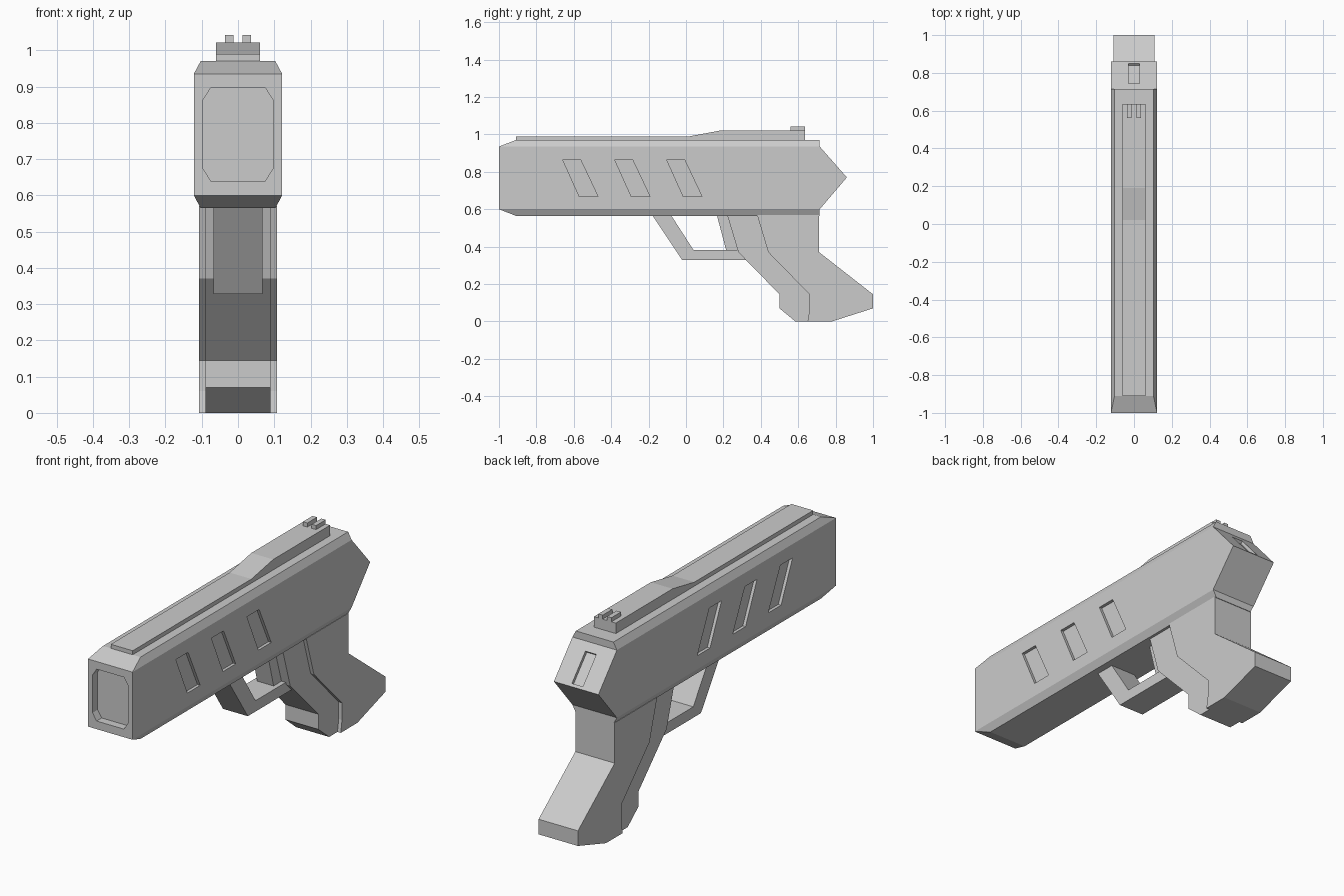
import bpy, bmesh

if "Cube" in bpy.data.objects:
    bpy.data.objects.remove(bpy.data.objects["Cube"])


def add_prism(bm, profile, x0, x1):
    """Extrude a (y, z) profile from x0 to x1."""
    a = [bm.verts.new((x0, y, z)) for y, z in profile]
    b = [bm.verts.new((x1, y, z)) for y, z in profile]
    n = len(profile)
    bm.faces.new(a)
    bm.faces.new(b[::-1])
    for i in range(n):
        j = (i + 1) % n
        bm.faces.new((a[i], b[i], b[j], a[j]))


def finish(name, bm):
    bmesh.ops.recalc_face_normals(bm, faces=bm.faces)
    mesh = bpy.data.meshes.new(name)
    bm.to_mesh(mesh)
    bm.free()
    ob = bpy.data.objects.new(name, mesh)
    bpy.context.collection.objects.link(ob)
    return ob


def prism(name, profile, half_width):
    bm = bmesh.new()
    add_prism(bm, profile, -half_width, half_width)
    return finish(name, bm)


# Slide body: rectangles lofted upward (z, half width, front y, back y)
levels = [(0.565, 0.103, -0.91, 0.715), (0.60, 0.122, -1, 0.715),
          (0.77, 0.122, -1, 0.86), (0.935, 0.122, -1, 0.715),
          (0.97, 0.103, -0.91, 0.715)]
bm = bmesh.new()
rings = [[bm.verts.new(p) for p in ((-w, f, z), (w, f, z), (w, b, z), (-w, b, z))]
         for z, w, f, b in levels]
bm.faces.new(rings[0])
bm.faces.new(rings[-1])
for lo, hi in zip(rings, rings[1:]):
    for i in range(4):
        j = (i + 1) % 4
        bm.faces.new((lo[i], lo[j], hi[j], hi[i]))
body = finish("slide_body", bm)

# Cutter: three slanted slots on each side
bm = bmesh.new()
for i in range(3):
    y = -0.66 + 0.278 * i
    slot = [(y, 0.867), (y + 0.095, 0.867), (y + 0.19, 0.667), (y + 0.09, 0.667)]
    for s in (-1, 1):
        add_prism(bm, slot, s * 0.107, s * 0.16)

# Cutter: slot on the sloped upper back face
ny, nz = 0.751, 0.660
ends = [(0.745, 0.901), (0.85, 0.781)]
add_prism(bm, [(y - 0.015 * ny, z - 0.015 * nz) for y, z in ends]
          + [(y + 0.05 * ny, z + 0.05 * nz) for y, z in ends[::-1]], -0.03, 0.03)

# Cutter: chamfered muzzle recess
octagon = [(-0.097, 0.675), (-0.075, 0.64), (0.075, 0.64), (0.097, 0.675),
           (0.097, 0.862), (0.075, 0.897), (-0.075, 0.897), (-0.097, 0.862)]
face = bm.faces.new([bm.verts.new((x, -1.05, z)) for x, z in octagon])
ext = bmesh.ops.extrude_face_region(bm, geom=[face], use_keep_orig=True)
bmesh.ops.translate(bm, vec=(0, 0.09, 0),
                    verts=[v for v in ext["geom"] if isinstance(v, bmesh.types.BMVert)])
cutter = finish("recess_cutter", bm)
cutter.hide_render = True
cutter.hide_viewport = True
cut = body.modifiers.new("recesses", "BOOLEAN")
cut.operation = "DIFFERENCE"
cut.solver = "EXACT"
cut.object = cutter

# Top rail with raised rear
prism("top_rail", [(-0.91, 0.965), (-0.91, 0.99), (0.02, 0.99), (0.19, 1.022),
                   (0.635, 1.022), (0.635, 0.965)], 0.06)

# Rear sight posts
bm = bmesh.new()
for s in (-1, 1):
    add_prism(bm, [(0.56, 1.015), (0.56, 1.042), (0.635, 1.042), (0.635, 1.015)],
              s * 0.012, s * 0.036)
finish("rear_sight", bm)

# Grip: narrow front strip and wider rear part
prism("grip_front", [(0.22, 0.57), (0.28, 0.37), (0.50, 0.145), (0.50, 0.07),
                     (0.585, 0), (0.70, 0), (0.70, 0.145), (0.50, 0.37), (0.45, 0.57)], 0.09)
prism("grip_rear", [(0.38, 0.57), (0.44, 0.37), (0.66, 0.145), (0.66, 0.06), (0.65, 0),
                    (0.78, 0), (1.0, 0.07), (1.0, 0.145), (0.712, 0.37), (0.712, 0.57)], 0.108)

# Trigger guard and trigger
prism("trigger_guard", [(-0.18, 0.568), (-0.02, 0.328), (0.33, 0.328), (0.33, 0.382),
                        (0.04, 0.382), (-0.08, 0.568)], 0.068)
prism("trigger", [(0.165, 0.568), (0.215, 0.38), (0.29, 0.38), (0.24, 0.568)], 0.045)
